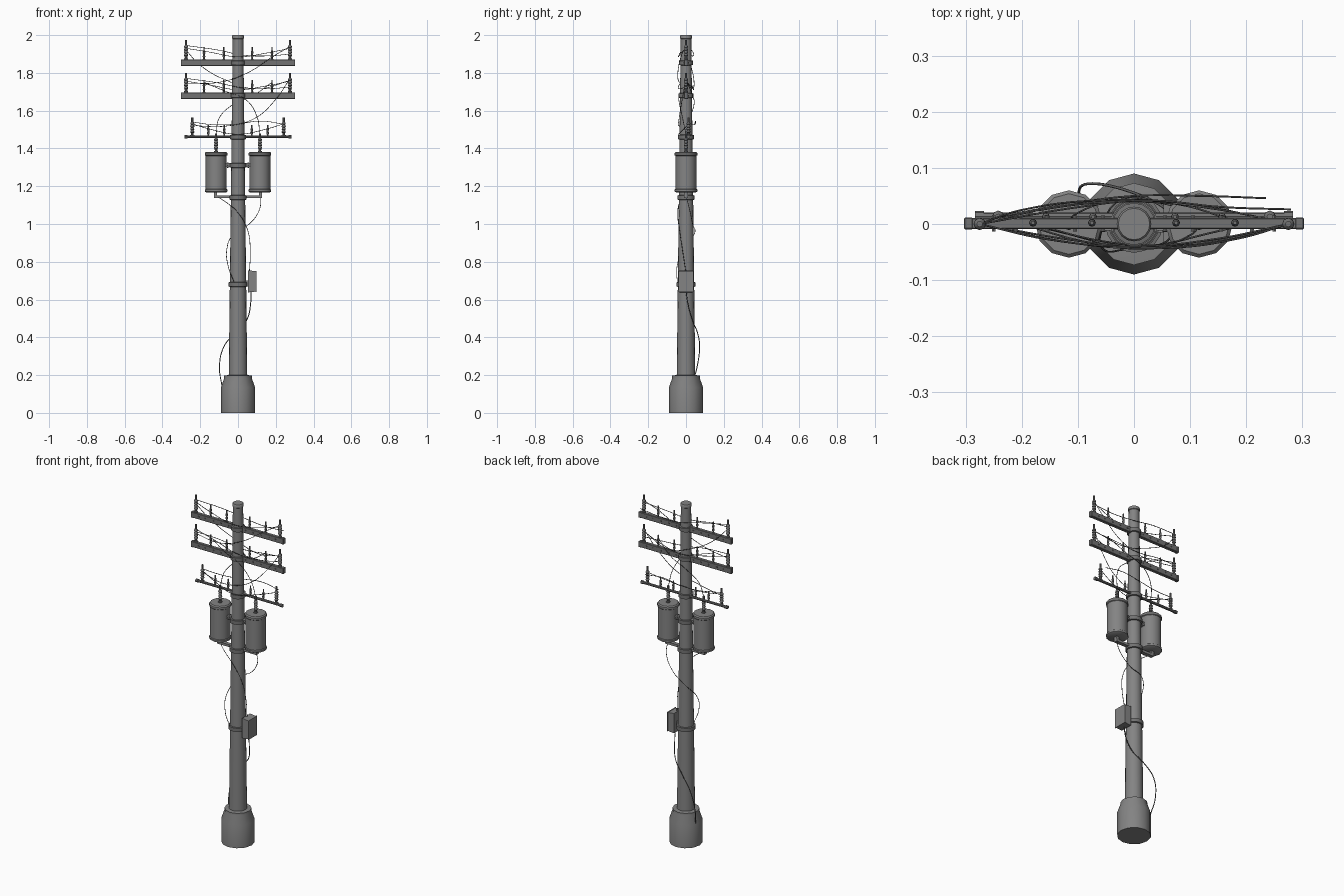
import bpy, bmesh, math
from mathutils import Vector

if "Cube" in bpy.data.objects:
    bpy.data.objects.remove(bpy.data.objects["Cube"])


def shade(name, v):
    m = bpy.data.materials.new(name)
    m.diffuse_color = (v, v, v, 1)
    m.use_nodes = True
    m.node_tree.nodes["Principled BSDF"].inputs["Base Color"].default_value = m.diffuse_color
    return m


STEEL = shade("weathered_grey", .23)
DARK = shade("dark_grey", .17)
CABLE = shade("cable_grey", .12)


def finish(name, bm, smooth=True, mat=STEEL):
    bmesh.ops.recalc_face_normals(bm, faces=bm.faces)
    me = bpy.data.meshes.new(name)
    bm.to_mesh(me)
    bm.free()
    me.materials.append(mat)
    ob = bpy.data.objects.new(name, me)
    bpy.context.collection.objects.link(ob)
    if smooth:
        bpy.context.view_layer.objects.active = ob
        ob.select_set(True)
        bpy.ops.object.shade_smooth_by_angle(angle=math.radians(40))
        ob.select_set(False)
    return ob


def lathe(name, profile, sides, x=0, y=0, z=0, axis='Z', mat=STEEL):
    """Revolve (radius, height) pairs into a capped solid."""
    bm = bmesh.new()
    rings = []
    for r, h in profile:
        ring = []
        for i in range(sides):
            a = math.pi / 2 + 2 * math.pi * i / sides
            u, v = r * math.cos(a), r * math.sin(a)
            p = {'Z': (u, v, h), 'X': (h, u, v), 'Y': (u, h, v)}[axis]
            ring.append(bm.verts.new((p[0] + x, p[1] + y, p[2] + z)))
        rings.append(ring)
    for a, b in zip(rings, rings[1:]):
        for i in range(sides):
            j = (i + 1) % sides
            bm.faces.new((a[i], a[j], b[j], b[i]))
    bm.faces.new(rings[0])
    bm.faces.new(rings[-1])
    return finish(name, bm, True, mat)


def box(name, x0, x1, y0, y1, z0, z1, bevel=0.0, mat=STEEL):
    bm = bmesh.new()
    bmesh.ops.create_cube(bm, size=1)
    for v in bm.verts:
        v.co = Vector(((x0 + x1) / 2 + v.co.x * (x1 - x0),
                       (y0 + y1) / 2 + v.co.y * (y1 - y0),
                       (z0 + z1) / 2 + v.co.z * (z1 - z0)))
    if bevel:
        bmesh.ops.bevel(bm, geom=bm.edges[:], offset=bevel, segments=1, affect='EDGES')
    return finish(name, bm, False, mat)


def wire(name, pts, r=0.0017):
    cu = bpy.data.curves.new(name, 'CURVE')
    cu.dimensions = '3D'
    cu.bevel_depth = r
    cu.bevel_resolution = 1
    cu.resolution_u = 6
    cu.use_fill_caps = True
    cu.materials.append(CABLE)
    sp = cu.splines.new('BEZIER')
    sp.bezier_points.add(len(pts) - 1)
    for b, p in zip(sp.bezier_points, pts):
        b.co = p
        b.handle_left_type = b.handle_right_type = 'AUTO'
    ob = bpy.data.objects.new(name, cu)
    bpy.context.collection.objects.link(ob)
    bpy.context.view_layer.objects.active = ob
    ob.select_set(True)
    bpy.ops.object.convert(target='MESH')
    bpy.context.object.select_set(False)


def insulator(name, x, y, z, h, r, ribs):
    """Stacked ribbed skirt with a thin pin on top."""
    body = h * 0.75
    prof = [(r, 0), (r, h * 0.06), (r * .6, h * 0.08)]
    start = h * 0.18
    step = (body - start) / ribs
    for i in range(ribs):
        b = start + i * step
        prof += [(r * .7, b), (r, b + step * .2), (r * .9, b + step * .6), (r * .7, b + step * .85)]
    prof += [(r * .5, body), (r * .5, h)]
    lathe(name, prof, 8, x, y, z, mat=DARK)


def pole_r(z):
    return 0.049 - (z - 0.2) * 0.0118


# Footing, pole and cap
lathe("footing", [(.09, 0), (.09, .135), (.073, .185), (.073, .198), (.05, .2)], 12)
lathe("pole", [(pole_r(.18), .18), (pole_r(1.1), 1.1), (pole_r(1.99), 1.99)], 16)
lathe("pole_cap", [(.026, 1.978), (.031, 1.982), (.031, 1.996), (.028, 2.0)], 16)

# Clamp bands
for i, z in enumerate((.68, 1.14, 1.31, 1.46, 1.68, 1.853)):
    r, h = pole_r(z) + .008, .013
    lathe(f"band_{i}", [(r - .01, z - h), (r, z - h + .002), (r, z + h - .002), (r - .01, z + h)], 16, mat=DARK)

# Two timber crossarms with bolts and insulators
for n, zt in (("upper", 1.87), ("middle", 1.696)):
    box(f"{n}_crossarm", -.303, .303, -.009, .011, zt - .033, zt, .002, DARK)
    for s in (-1, 1):
        box(f"{n}_arm_end_{s}", s * .295 - .008, s * .295 + .008, -.0095, .0115, zt - .034, zt + .001, .002, DARK)
        insulator(f"{n}_end_insulator_{s}", s * .275, 0, zt, .103, .011, 4)
        for x in (.075, .18):
            insulator(f"{n}_small_insulator_{s * x}", s * x, .002, zt, .066, .007, 2)
        for x in (.055, .105, .155, .21, .25):
            lathe(f"{n}_bolt_{s * x}", [(.004, -.013), (.004, .015)], 6, s * x, 0, zt - .016, 'Y', DARK)

# Lower pipe crossarm with insulators
PY = .013
lathe("lower_crossarm", [(.0075, -.28), (.0075, .28)], 8, 0, PY, 1.462, 'X', DARK)
for s in (-1, 1):
    lathe(f"pipe_end_{s}", [(.010, -.008), (.010, .008)], 8, s * .275, PY, 1.462, 'X', DARK)
    insulator(f"lower_end_insulator_{s}", s * .242, PY, 1.465, .1, .011, 4)
    for x in (.073, .157):
        insulator(f"lower_small_insulator_{s * x}", s * x, PY, 1.465, .06, .007, 2)

# Twin transformers, bushings and mounts
for s in (-1, 1):
    x = s * .116
    lathe(f"transformer_{s}", [(.054, 1.168), (.06, 1.172), (.06, 1.182), (.056, 1.185), (.056, 1.361),
                               (.06, 1.364), (.06, 1.376), (.054, 1.382)], 12, x)
    insulator(f"bushing_{s}", x, 0, 1.38, .1, .011, 4)
    for z in (1.305, 1.318):
        box(f"upper_mount_{z}_{s}", min(s * .03, s * .07), max(s * .03, s * .07), -.012, .012, z - .004, z + .004)
    lathe(f"mount_clamp_{s}", [(.014, -.004), (.014, .004)], 8, s * .055, 0, 1.311, 'X')
    box(f"support_post_{s}", s * .12 - .008, s * .12 + .008, -.01, .01, 1.14, 1.17)
box("support_beam", -.128, .128, -.011, .011, 1.138, 1.152)

# Control cabinet with a slightly sloped lid
cab = box("control_cabinet", .053, .093, -.037, .037, .638, .755)
for v in cab.data.vertices:
    if v.co.x > .08:
        v.co.z += -.005 if v.co.z > .7 else .004
box("cabinet_door", .092, .097, -.04, .04, .64, .752)
box("cabinet_mount", .03, .055, -.015, .015, .67, .70)

# Cables down the pole
wire("cable_left", [(-.12, 0, 1.15), (-.07, -.03, 1.12), (0, -.044, 1.06), (.05, -.035, .97),
                    (.065, -.02, .87), (.06, 0, .74)])
wire("cable_right", [(.12, 0, 1.15), (.115, .018, 1.08), (.06, .035, 1.0), (-.02, .045, .95),
                     (-.06, -.02, .86), (-.05, -.048, .77), (-.02, -.046, .69)])
wire("ground_cable", [(.068, 0, .645), (.067, .01, .58), (.045, .035, .49), (-.02, .062, .42),
                      (-.075, .072, .35), (-.098, .06, .25), (-.085, .03, .14)], .0025)

# Wires strung along and between the crossarms
for n, z, y in (("upper", 1.94, -1), ("middle", 1.766, 1)):
    wire(f"{n}_long_wire", [(-.275, 0, z - .01), (-.15, y * .028, z - .03), (0, y * .04, z - .055),
                            (.15, y * .026, z - .035), (.275, 0, z - .01)])
    end = .026 if y < 0 else 0
    wire(f"{n}_rear_wire", [(-.275, 0, z + .005), (-.1, -y * .03, z - .02), (.02, -y * .042, z - .045),
                            (.16, -y * .03, z - .05), (.28, end, z - .04)])
wire("lower_long_wire", [(-.242, PY, 1.54), (-.12, .035, 1.525), (0, .05, 1.53), (.12, .05, 1.545), (.235, .046, 1.53)])
wire("lower_front_wire", [(-.242, PY, 1.53), (-.14, -.012, 1.5), (0, -.04, 1.475), (.14, -.015, 1.5), (.242, PY, 1.53)])
wire("upper_cross_wire", [(.275, 0, 1.94), (.19, -.025, 1.89), (.05, -.043, 1.8), (-.1, -.035, 1.75), (-.275, 0, 1.745)])
wire("upper_back_wire", [(-.275, 0, 1.92), (-.2, .025, 1.84), (-.06, .042, 1.76), (.1, .035, 1.715), (.275, 0, 1.76)])
wire("middle_cross_wire", [(.275, 0, 1.77), (.2, -.02, 1.66), (.09, -.036, 1.56), (-.05, -.038, 1.52), (-.242, PY, 1.52)])

# Jumper wires from the bushings
wire("jumper_left", [(-.116, 0, 1.475), (-.1, .02, 1.56), (-.03, .042, 1.63), (.08, .035, 1.68), (.18, .005, 1.75)])
wire("jumper_right", [(.116, 0, 1.475), (.1, -.02, 1.57), (.04, -.038, 1.66), (-.06, -.03, 1.7), (-.18, 0, 1.75)])
